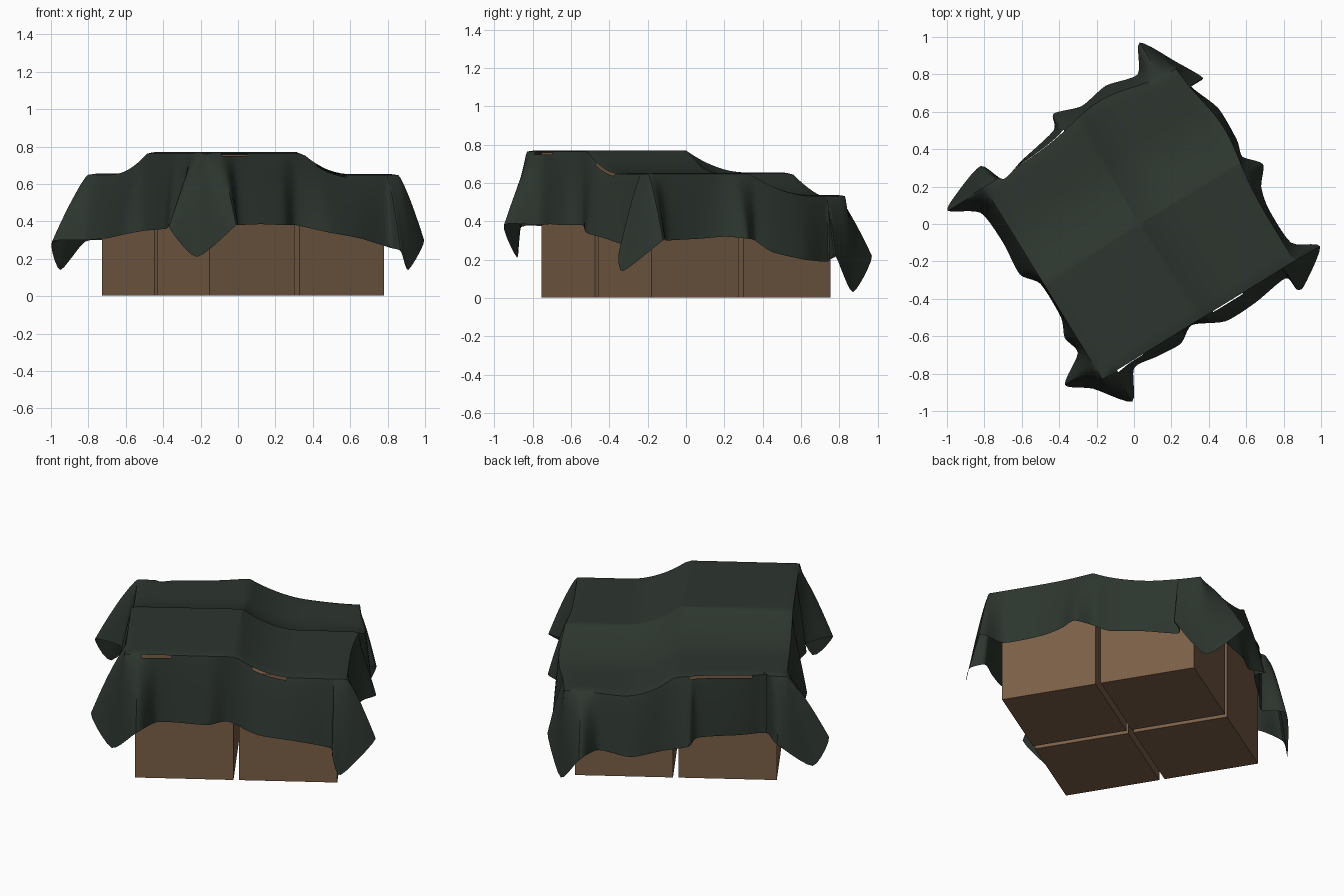
import bpy, bmesh, math
from mathutils import Vector

if "Cube" in bpy.data.objects:
    bpy.data.objects.remove(bpy.data.objects["Cube"])

ANG = math.radians(31.6)      # the stack is turned about z
CX = 0.028                    # stack centre
C, S = math.cos(ANG), math.sin(ANG)
RIM = 0.603                   # half size of the flat cloth top


def material(name, rgb):
    m = bpy.data.materials.new(name)
    m.diffuse_color = (*rgb, 1)
    m.use_nodes = True
    m.node_tree.nodes["Principled BSDF"].inputs["Base Color"].default_value = m.diffuse_color
    return m


brown = material("cardboard_brown", (0.195, 0.115, 0.064))
green = material("tarp_dark_green", (0.026, 0.036, 0.028))


def to_local(x, y):
    return (x - CX) * C + y * S, -(x - CX) * S + y * C


def to_world(u, v, z):
    return Vector((CX + u * C - v * S, u * S + v * C, z))


# four crates of stepped height with a narrow gap between them
def crate(name, su, sv, height):
    size = 0.533
    off = 0.015 + size / 2
    loc = to_world(su * off, sv * off, height / 2 + 0.003)
    bpy.ops.mesh.primitive_cube_add(size=1, location=loc, rotation=(0, 0, ANG))
    ob = bpy.context.object
    ob.name = name
    ob.scale = (size, size, height)
    ob.data.materials.append(brown)


crate("crate_front", -1, -1, 0.755)
crate("crate_right", 1, -1, 0.637)
crate("crate_left", -1, 1, 0.637)
crate("crate_back", 1, 1, 0.522)


# cloth height over the crates: sags from each high edge to the lower crate
def sag(a, length):
    t = min(max(a / length, 0), 1)
    return t * (2 - t)


def top_height(u, v):
    return 0.77 - 0.117 * sag(u, 0.32) - 0.115 * sag(v, 0.38)


# hem of the cloth, counter-clockwise from the front corner tip
HEM = [
    (-0.22, -0.88, 0.21), (-0.01, -0.95, 0.38), (0.0, -0.77, 0.38),
    (0.12, -0.71, 0.385), (0.25, -0.64, 0.38), (0.31, -0.54, 0.38),
    (0.49, -0.52, 0.34), (0.65, -0.42, 0.31), (0.81, -0.29, 0.26),
    (0.87, -0.35, 0.24), (0.91, -0.33, 0.14), (0.995, -0.12, 0.3),
    (0.84, -0.1, 0.3), (0.72, 0.08, 0.31), (0.68, 0.2, 0.32),
    (0.69, 0.32, 0.31), (0.58, 0.36, 0.3), (0.55, 0.45, 0.24),
    (0.45, 0.62, 0.2), (0.3, 0.74, 0.19), (0.37, 0.78, 0.22),
    (0.22, 0.87, 0.03), (0.03, 0.97, 0.22), (0.02, 0.8, 0.22),
    (-0.15, 0.74, 0.2), (-0.28, 0.63, 0.23), (-0.43, 0.59, 0.28),
    (-0.43, 0.5, 0.3), (-0.6, 0.34, 0.3), (-0.7, 0.24, 0.3),
    (-0.82, 0.31, 0.29), (-0.95, 0.16, 0.14), (-0.995, 0.07, 0.29),
    (-0.82, 0.06, 0.3), (-0.7, -0.1, 0.31), (-0.61, -0.27, 0.33),
    (-0.5, -0.32, 0.35), (-0.39, -0.5, 0.36), (-0.37, -0.61, 0.37),
    (-0.3, -0.69, 0.37), (-0.37, -0.86, 0.37),
]


def smooth_loop(pts, n, k=0.35):
    """Closed cardinal spline with slightly tight bends."""
    out, m = [], len(pts)
    pts = [Vector(p) for p in pts]
    for i in range(m):
        a, b, c, d = (pts[(i + j) % m] for j in (-1, 0, 1, 2))
        for s in range(n):
            t = s / n
            t2, t3 = t * t, t * t * t
            out.append(b * (2 * t3 - 3 * t2 + 1) + c * (3 * t2 - 2 * t3)
                       + (c - a) * k * (t3 - 2 * t2 + t) + (d - b) * k * (t3 - t2))
    return out


def bulge(a, mid):
    """Outward bow of the cloth edge above the low crate."""
    edge = max(0, 1 - (a / RIM) ** 2)
    return edge * math.exp(-((a - mid) / 0.3) ** 2)


# edge of the flat top, one point for every hem point
hem = smooth_loop(HEM, 5)
rim = []
for p in hem:
    u, v = to_local(p.x, p.y)
    u, v = min(max(u, -RIM), RIM), min(max(v, -RIM), RIM)
    if v == RIM:
        v += 0.075 * bulge(u, 0.2)
    elif u == RIM:
        u += 0.06 * bulge(v, 0.25)
    rim.append((u, v))

# draped cloth: concentric rings on top, then lofted rows down to the hem
bm = bmesh.new()
rows = []
TOP = 20
for r in range(1, TOP + 1):
    k = r / TOP
    rows.append([bm.verts.new(to_world(u * k, v * k, top_height(u * k, v * k) - (0.006 if r == TOP else 0)))
                 for u, v in rim])
for t in (0.04, 0.15, 0.3, 0.45, 0.6, 0.75, 0.88, 1.0):
    row = []
    for (u, v), h in zip(rim, hem):
        p = to_world(u, v, top_height(u, v) - 0.006)
        q = p.lerp(h, t ** 0.8)
        q.z = p.z + (h.z - p.z) * t
        row.append(bm.verts.new(q))
    rows.append(row)


def slit(u, v):
    """Torn stretches along the cloth edge."""
    if v < -RIM + 0.001:
        return -0.52 < u < -0.36 or 0.06 < u < 0.26
    if v > RIM - 0.001:
        return -0.5 < u < -0.08
    return False


n = len(rim)
centre = bm.verts.new(to_world(0, 0, top_height(0, 0)))
for i in range(n):
    j = (i + 1) % n
    bm.faces.new((centre, rows[0][i], rows[0][j]))
    for r in range(len(rows) - 1):
        if r == TOP - 1 and slit(*rim[i]):
            continue
        bm.faces.new((rows[r][i], rows[r + 1][i], rows[r + 1][j], rows[r][j]))
bmesh.ops.dissolve_degenerate(bm, dist=1e-5, edges=bm.edges)
mesh = bpy.data.meshes.new("cloth_cover")
bm.to_mesh(mesh)
bm.free()
mesh.materials.append(green)
cloth = bpy.data.objects.new("cloth_cover", mesh)
bpy.context.collection.objects.link(cloth)
bpy.ops.object.select_all(action='DESELECT')
cloth.select_set(True)
bpy.context.view_layer.objects.active = cloth
bpy.ops.object.shade_smooth_by_angle(angle=math.radians(40))
